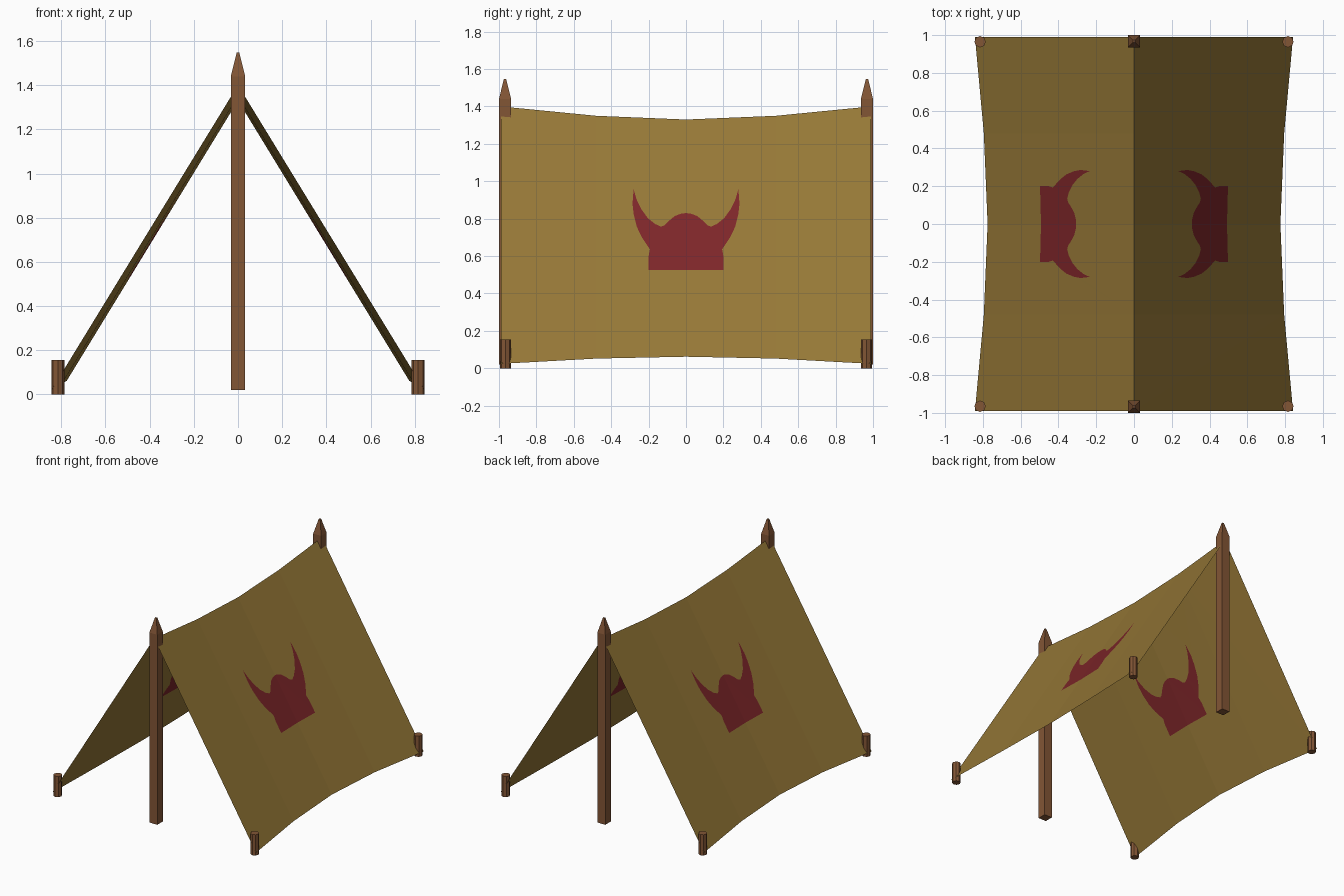
import bpy, bmesh
from mathutils import Vector
from mathutils.geometry import delaunay_2d_cdt

if "Cube" in bpy.data.objects:
    bpy.data.objects.remove(bpy.data.objects["Cube"])


def material(name, color):
    m = bpy.data.materials.new(name)
    m.diffuse_color = (*color, 1)
    m.use_nodes = True
    m.node_tree.nodes["Principled BSDF"].inputs["Base Color"].default_value = m.diffuse_color
    return m


CLOTH = material("ochre cloth", (0.305, 0.188, 0.038))
RED = material("dark red paint", (0.205, 0.019, 0.022))
WOOD = material("brown wood", (0.225, 0.092, 0.036))


def add_object(name, bm, mats):
    me = bpy.data.meshes.new(name)
    bm.to_mesh(me)
    bm.free()
    for m in mats:
        me.materials.append(m)
    ob = bpy.data.objects.new(name, me)
    bpy.context.collection.objects.link(ob)
    return ob


# Sagging cloth: (|y|, ridge z, hem x, hem z)
SECTIONS = [(0, 1.33, 0.775, 0.062), (0.48, 1.35, 0.795, 0.052), (0.99, 1.40, 0.842, 0.024)]


def section(y):
    y = abs(y)
    a, b = SECTIONS[:2] if y < SECTIONS[1][0] else SECTIONS[1:]
    t = (y - a[0]) / (b[0] - a[0])
    return [p + (q - p) * t for p, q in zip(a, b)][1:]


def on_cloth(y, v):
    top, x, low = section(y)
    return Vector((x * (1 - v), y, low + (top - low) * v))


# Horned emblem: right half of its outline as (y, z), then mirrored
half = [(0.2, 0.525), (0.2, 0.60), (0.193, 0.636), (0.236, 0.70), (0.263, 0.757),
        (0.28, 0.825), (0.286, 0.88), (0.28, 0.958), (0.265, 0.905), (0.24, 0.852),
        (0.204, 0.803), (0.166, 0.772), (0.134, 0.757), (0.115, 0.764), (0.095, 0.785),
        (0.06, 0.814), (0.03, 0.826)]
outline = half + [(0, 0.83)] + [(-y, z) for y, z in reversed(half)]


def to_v(y, z):
    top, _, low = section(y)
    return (z - low) / (top - low)


# Cloth with the emblem cut into it
points = [Vector((y, to_v(y, z))) for y, z in outline]
emblem = list(range(len(points)))
columns = [-0.99, -0.48, 0, 0.48, 0.99]
edges = []
for i, y in enumerate(columns):
    n = len(points)
    points += [Vector((y, 0)), Vector((y, 1))]
    edges.append((n, n + 1))
    if i:
        edges += [(n - 2, n), (n - 1, n + 1)]
verts, _, faces, _, _, origin = delaunay_2d_cdt(points, edges, [emblem], 0, 1e-5)

bm = bmesh.new()
bv = [bm.verts.new(on_cloth(p.x, p.y)) for p in verts]
for f, src in zip(faces, origin):
    face = bm.faces.new([bv[i] for i in f])
    face.material_index = 1 if src else 0
cloth = add_object("tent_cloth", bm, [CLOTH, RED])
mirror = cloth.modifiers.new("other side", 'MIRROR')
mirror.use_axis = (True, False, False)

for s, end in ((-1, "front"), (1, "back")):
    # Square post with a pointed top
    bm = bmesh.new()
    rings = []
    for r, z in ((0.0325, 0.02), (0.0325, 1.44), (0.006, 1.547)):
        rings.append([bm.verts.new((a * r, s * 0.9675 + b * r, z))
                      for a, b in ((-1, -1), (1, -1), (1, 1), (-1, 1))])
    for lo, hi in zip(rings, rings[1:]):
        for i in range(4):
            j = (i + 1) % 4
            bm.faces.new((lo[i], lo[j], hi[j], hi[i]))
    bm.faces.new(rings[0][::-1])
    bm.faces.new(rings[-1])
    add_object(end + "_post", bm, [WOOD])

    # Ground pegs at the corners
    for sx, side in ((-1, "left"), (1, "right")):
        bm = bmesh.new()
        bmesh.ops.create_cone(bm, cap_ends=True, segments=8, radius1=0.03,
                              radius2=0.03, depth=0.155)
        bmesh.ops.translate(bm, verts=bm.verts, vec=(sx * 0.815, s * 0.965, 0.0775))
        add_object(f"{end}_{side}_peg", bm, [WOOD])
